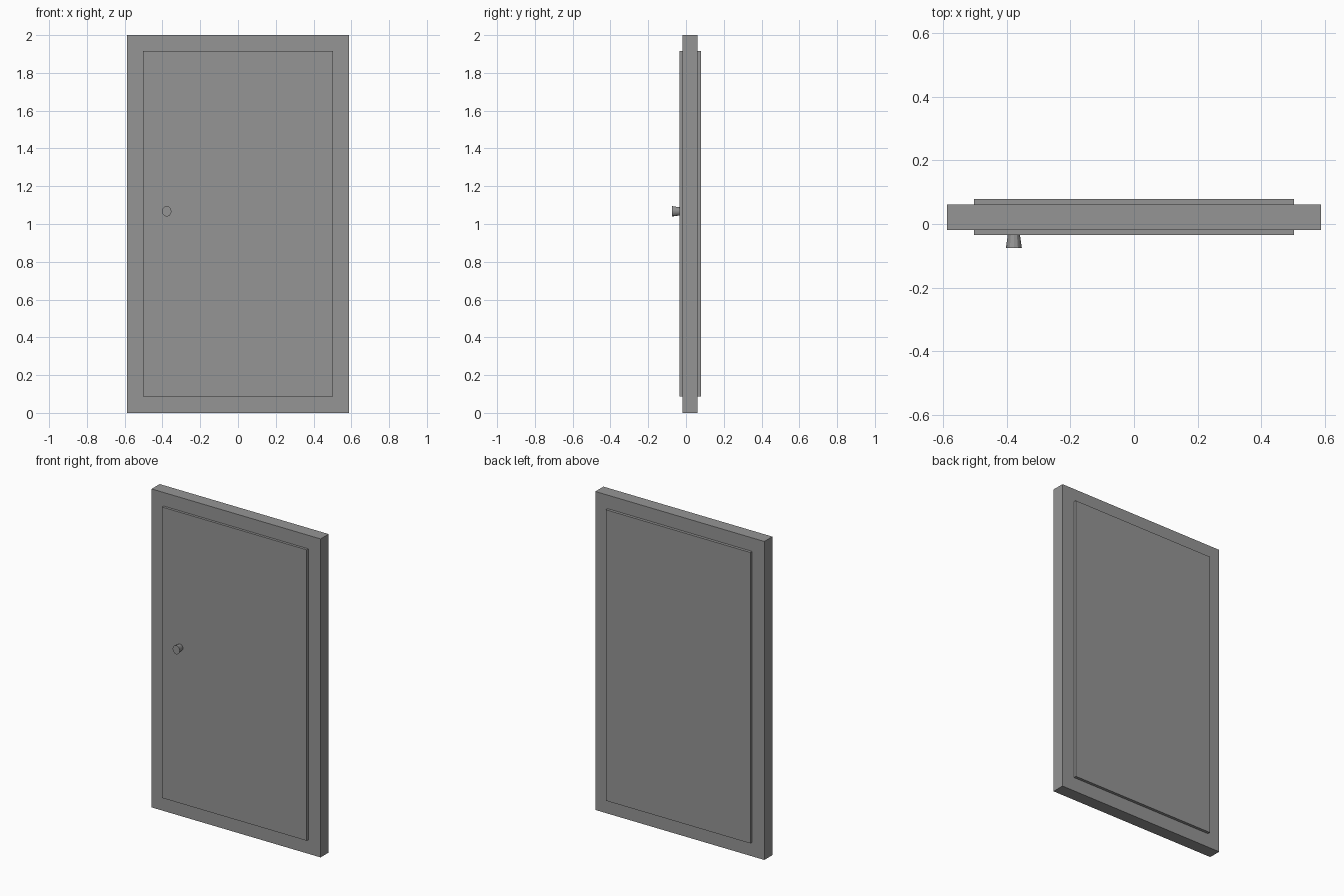
import bpy
from math import pi
from mathutils import Matrix

if "Cube" in bpy.data.objects:
    bpy.data.objects.remove(bpy.data.objects["Cube"], do_unlink=True)

grey = bpy.data.materials.new("plain grey")
grey.use_nodes = True
colour = (0.3, 0.3, 0.3, 1)
grey.diffuse_color = colour
grey.node_tree.nodes["Principled BSDF"].inputs["Base Color"].default_value = colour


def box(name, x, y, z):
    """Box spanning the given (low, high) ranges."""
    spans = (x, y, z)
    bpy.ops.mesh.primitive_cube_add(size=1)
    obj = bpy.context.object
    obj.name = name
    centre = [(a + b) / 2 for a, b in spans]
    size = [b - a for a, b in spans]
    obj.data.transform(Matrix.LocRotScale(centre, None, size))
    obj.data.materials.append(grey)
    return obj


# Surrounding frame slab
box("door_frame", (-0.587, 0.587), (-0.019, 0.061), (0, 2))

# Raised leaf, standing proud of the frame on both faces
box("door_leaf", (-0.502, 0.502), (-0.035, 0.079), (0.088, 1.915))

# Knob flaring outward, slightly taller than wide
bpy.ops.mesh.primitive_cone_add(vertices=12, radius1=0.019, radius2=0.025, depth=0.042)
knob = bpy.context.object
knob.name = "door_knob"
knob.data.transform(Matrix.Diagonal((1, 1.12, 1, 1)))
knob.data.transform(Matrix.Rotation(pi / 2, 4, "X"))
knob.data.transform(Matrix.Translation((-0.377, -0.054, 1.067)))
knob.data.materials.append(grey)
bpy.ops.object.shade_smooth_by_angle()
